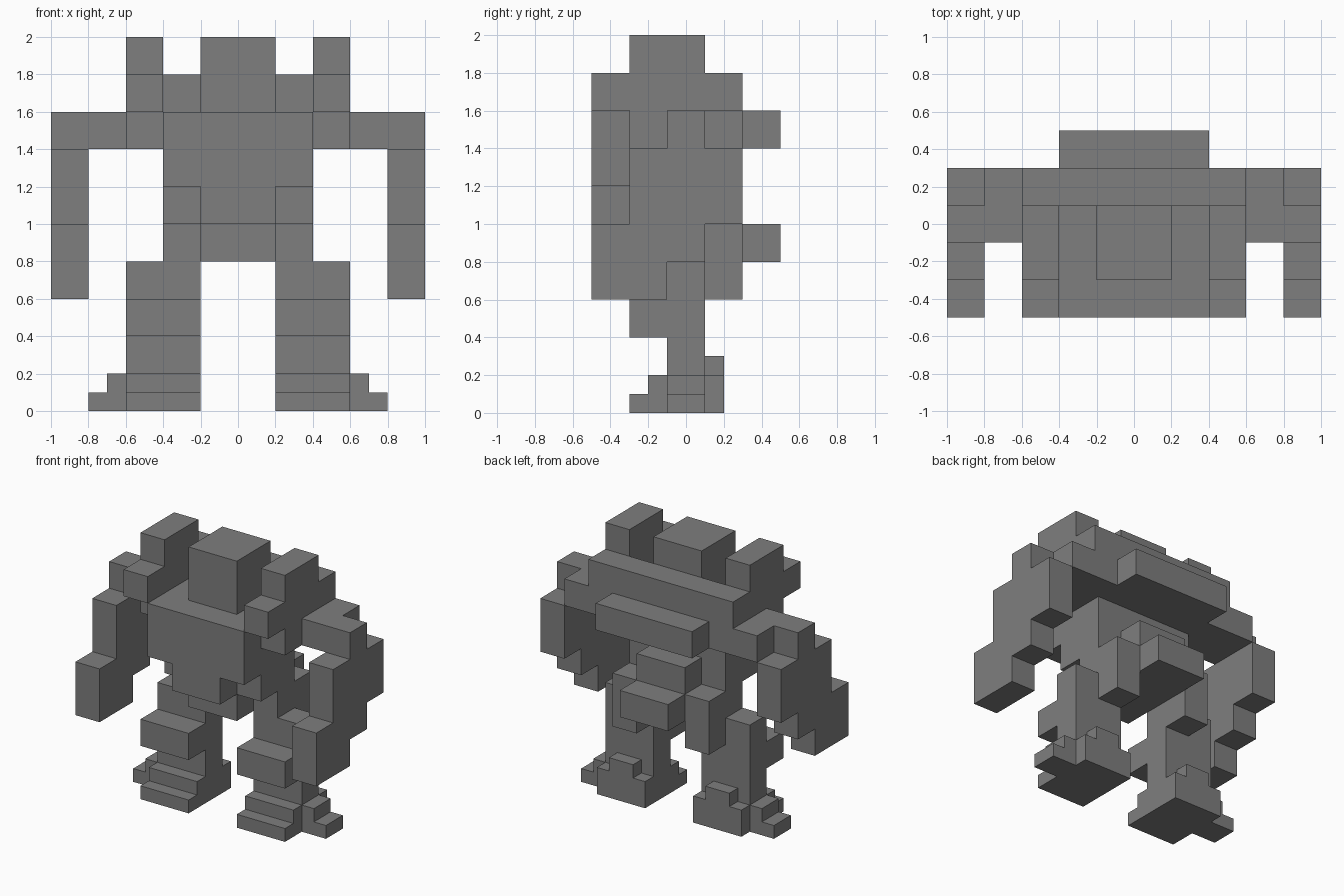
import bpy, bmesh
from mathutils import Vector

cube = bpy.data.objects.get("Cube")
if cube:
    bpy.data.objects.remove(cube, do_unlink=True)

# One flat material
grey = bpy.data.materials.new("mid_grey")
grey.use_nodes = True
GREY = (0.21, 0.21, 0.21, 1.0)
grey.diffuse_color = GREY
grey.node_tree.nodes["Principled BSDF"].inputs["Base Color"].default_value = GREY


def prism(name, axis, profile, start, end, mirror=False):
    """Extrude a profile along 'x' (points are y, z) or 'y' (points are x, z)."""
    def place(p, d):
        return (d, p[0], p[1]) if axis == "x" else (p[0], d, p[1])
    bm = bmesh.new()
    face = bm.faces.new([bm.verts.new(place(p, start)) for p in profile])
    result = bmesh.ops.extrude_face_region(bm, geom=[face])
    shift = Vector(place((0, 0), end - start))
    verts = [g for g in result["geom"] if isinstance(g, bmesh.types.BMVert)]
    bmesh.ops.translate(bm, verts=verts, vec=shift)
    bmesh.ops.recalc_face_normals(bm, faces=bm.faces[:])
    mesh = bpy.data.meshes.new(name)
    bm.to_mesh(mesh)
    bm.free()
    mesh.materials.append(grey)
    obj = bpy.data.objects.new(name, mesh)
    bpy.context.collection.objects.link(obj)
    if mirror:
        obj.modifiers.new("Mirror", "MIRROR")
    return obj


def box(name, x, y, z, mirror=False):
    profile = [(y[0], z[0]), (y[1], z[0]), (y[1], z[1]), (y[0], z[1])]
    return prism(name, "x", profile, x[0], x[1], mirror)


# Head and torso
box("head", (-.2, .2), (-.3, .1), (1.6, 2.0))
box("torso", (-.4, .4), (-.3, .1), (1.0, 1.6))
prism("chest_plate", "y", [(-.4, 1.6), (-.4, 1.2), (-.2, 1.2), (-.2, 1.0),
                           (.2, 1.0), (.2, 1.2), (.4, 1.2), (.4, 1.6)], -.5, -.3)

# Back plate with its ridge
box("back_plate", (-.6, .6), (.1, .3), (1.4, 1.8))
box("back_ridge", (-.4, .4), (.3, .5), (1.4, 1.6))

# Pelvis stepping out to the rear, with side hips and hanging flaps
prism("pelvis", "x", [(-.3, .8), (.5, .8), (.5, 1.0), (.3, 1.0), (.3, 1.2),
                      (.1, 1.2), (.1, 1.0), (-.3, 1.0)], -.2, .2)
prism("hip", "x", [(-.1, .8), (.1, .8), (.1, .6), (.3, .6), (.3, 1.0),
                   (-.1, 1.0)], .2, .4, True)

# Shoulder towers with forward pads
prism("shoulder", "x", [(-.3, 1.4), (.1, 1.4), (.1, 2.0), (-.3, 2.0),
                        (-.3, 1.8), (-.5, 1.8), (-.5, 1.6), (-.3, 1.6)], .4, .6, True)

# Arms
box("upper_arm", (.6, .8), (-.1, .3), (1.4, 1.6), True)
prism("forearm", "x", [(-.5, .6), (-.1, .6), (-.1, .8), (.1, .8), (.1, 1.0),
                       (.3, 1.0), (.3, 1.4), (.1, 1.4), (.1, 1.6), (-.1, 1.6),
                       (-.1, 1.4), (-.3, 1.4), (-.3, 1.0), (-.5, 1.0)], .8, 1.0, True)

# Leg, knee, stepped toes and lower heel in one side profile
prism("leg", "x", [(-.3, 0), (.2, 0), (.2, .2), (.1, .2), (.1, .8), (-.1, .8),
                   (-.1, .6), (-.3, .6), (-.3, .4), (-.1, .4), (-.1, .2),
                   (-.2, .2), (-.2, .1), (-.3, .1)], .2, .6, True)
box("heel_spur", (.3, .5), (.1, .2), (.2, .3), True)
prism("side_toe", "y", [(.6, 0), (.8, 0), (.8, .1), (.7, .1), (.7, .2), (.6, .2)],
      -.1, .1, True)
